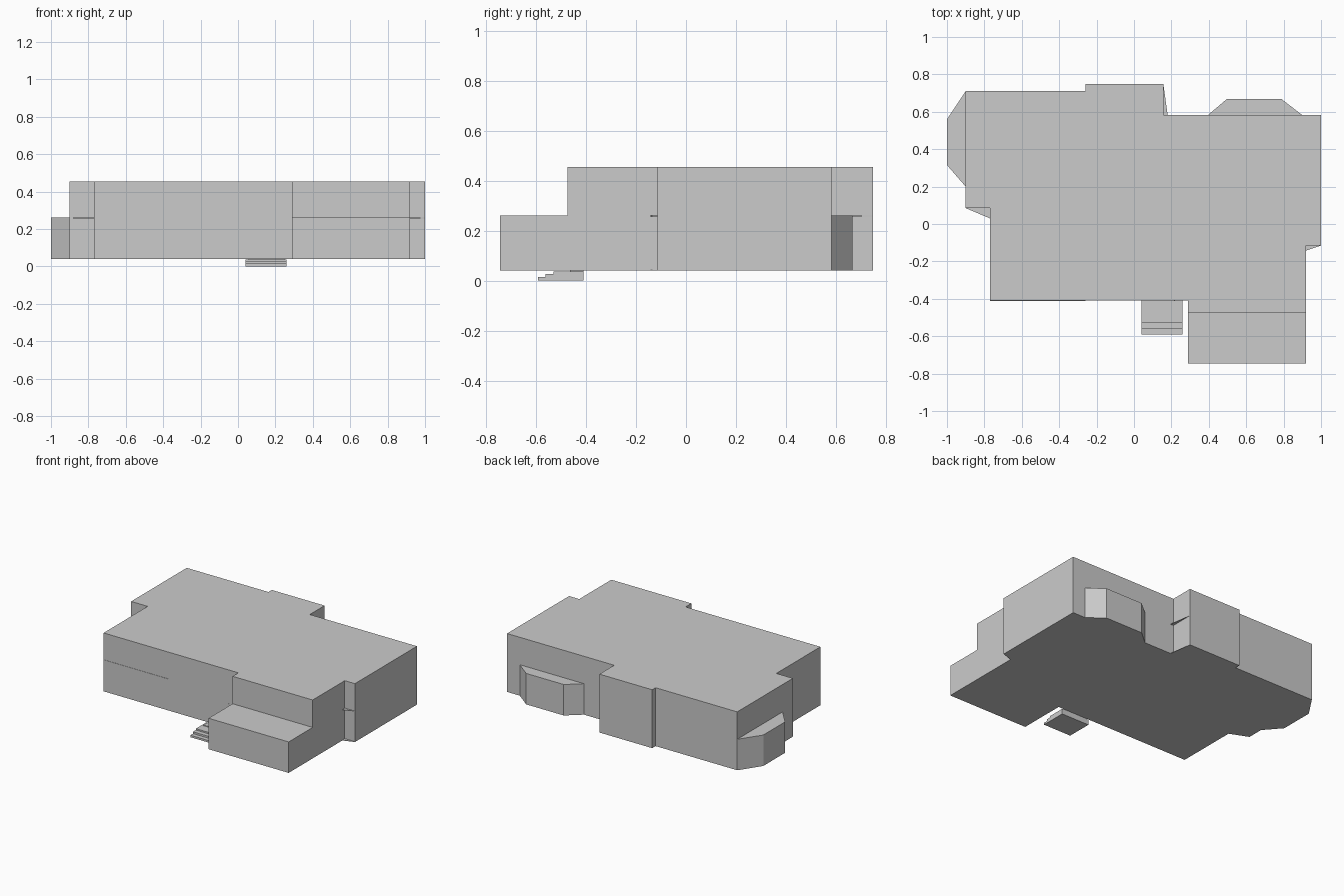
import bpy, bmesh

if "Cube" in bpy.data.objects:
    bpy.data.objects.remove(bpy.data.objects["Cube"])

BASE, MID, TOP = 0.04, 0.26, 0.455


def prism(name, outline, z0, z1):
    """Extrude a flat outline (x, y) from z0 to z1."""
    bm = bmesh.new()
    face = bm.faces.new([bm.verts.new((x, y, z0)) for x, y in outline])
    ext = bmesh.ops.extrude_face_region(bm, geom=[face], use_keep_orig=True)
    verts = [v for v in ext["geom"] if isinstance(v, bmesh.types.BMVert)]
    bmesh.ops.translate(bm, verts=verts, vec=(0, 0, z1 - z0))
    bmesh.ops.recalc_face_normals(bm, faces=bm.faces)
    mesh = bpy.data.meshes.new(name)
    bm.to_mesh(mesh)
    bm.free()
    obj = bpy.data.objects.new(name, mesh)
    bpy.context.collection.objects.link(obj)
    return obj


def rect(x0, x1, y0, y1):
    return [(x0, y0), (x1, y0), (x1, y1), (x0, y1)]


# Two-storey main block
prism("main_block", [
    (-0.77, -0.41), (0.29, -0.41), (0.29, -0.475), (0.92, -0.475),
    (0.92, -0.115), (1.0, -0.115), (1.0, 0.582), (0.157, 0.582),
    (0.157, 0.748), (-0.258, 0.748), (-0.258, 0.71), (-0.90, 0.71),
    (-0.90, 0.085), (-0.77, 0.085)], BASE, TOP)

# Single-storey front wing
prism("front_wing", rect(0.29, 0.92, -0.745, -0.475), BASE, MID)

# Bay windows
prism("back_bay", [(0.395, 0.582), (0.90, 0.582), (0.79, 0.667), (0.495, 0.667)], BASE, MID)
prism("left_bay", [(-0.90, 0.20), (-0.90, 0.71), (-1.0, 0.56), (-1.0, 0.315)], BASE, MID)

# Slanted floor-plate corners showing at the foot and between storeys
corners = {
    "right_corner": [(0.92, -0.142), (1.0, -0.115), (0.92, -0.115)],
    "left_corner": [(-0.77, 0.03), (-0.77, 0.085), (-0.90, 0.085)],
    "back_corner": [(0.157, 0.582), (0.18, 0.582), (0.157, 0.748)],
}
for name, tri in corners.items():
    prism(name + "_floor", tri, BASE, BASE + 0.003)
    prism(name + "_ceiling", tri, MID - 0.003, MID)

# Entrance steps: stacked treads
for i, (front, z0, z1) in enumerate([(-0.592, 0, 0.014), (-0.562, 0.014, 0.027),
                                     (-0.53, 0.027, 0.037)]):
    prism(f"entrance_step_{i + 1}", rect(0.04, 0.26, front, -0.41), z0, z1)
prism("entrance_landing", rect(0.055, 0.248, -0.465, -0.41), 0.037, 0.042)

# Thin facade trim: storey line and door edge
prism("storey_line", rect(-0.77, -0.258, -0.412, -0.409), 0.261, 0.265)
prism("door_edge", rect(0.214, 0.218, -0.412, -0.409), BASE, 0.215)
